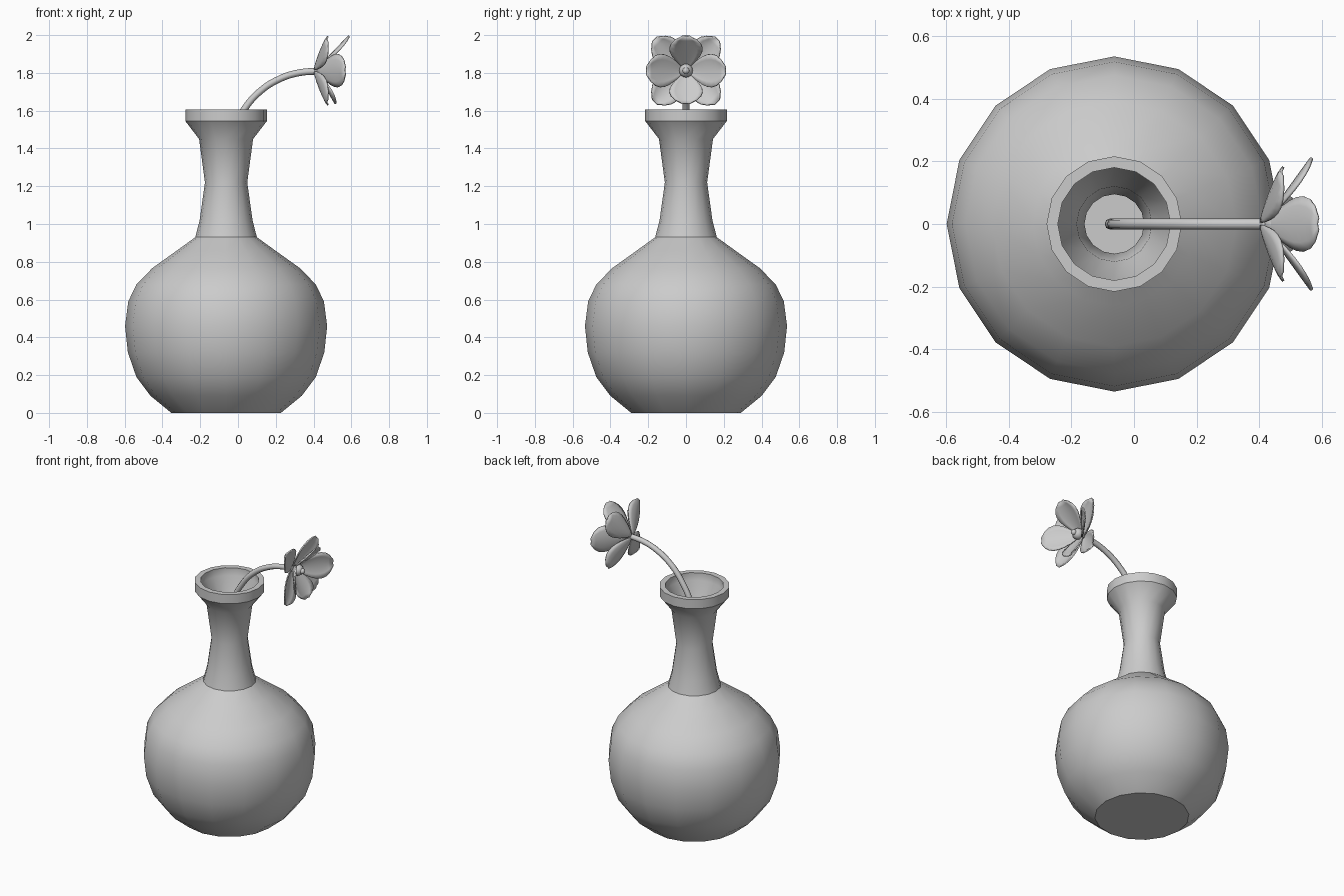
import bpy, math
from mathutils import Vector

if "Cube" in bpy.data.objects:
    bpy.data.objects.remove(bpy.data.objects["Cube"])

CX = -0.063


def make(name, verts, faces, angle=35):
    me = bpy.data.meshes.new(name)
    me.from_pydata(verts, [], faces)
    ob = bpy.data.objects.new(name, me)
    bpy.context.collection.objects.link(ob)
    bpy.ops.object.select_all(action='DESELECT')
    ob.select_set(True)
    bpy.context.view_layer.objects.active = ob
    bpy.ops.object.shade_smooth_by_angle(angle=math.radians(angle))
    return ob


def lathe(name, profile, n, cx):
    verts = [(cx + r * math.cos(2 * math.pi * k / n), r * math.sin(2 * math.pi * k / n), z)
             for r, z in profile for k in range(n)]
    faces = [(i * n + k, i * n + (k + 1) % n, (i + 1) * n + (k + 1) % n, (i + 1) * n + k)
             for i in range(len(profile) - 1) for k in range(n)]
    faces.append(tuple(reversed(range(n))))
    last = (len(profile) - 1) * n
    faces.append(tuple(range(last, last + n)))
    return make(name, verts, faces)


# Vase: outer wall up to the rim, then inner wall down to the inside floor
outer = [(0.29, 0), (0.40, 0.09), (0.475, 0.19), (0.52, 0.32), (0.535, 0.46), (0.518, 0.59),
         (0.475, 0.68), (0.39, 0.767), (0.26, 0.86), (0.163, 0.93), (0.14, 1.02),
         (0.112, 1.22), (0.143, 1.45), (0.216, 1.545), (0.216, 1.607)]
inner = [(0.18, 1.607), (0.18, 1.555), (0.12, 1.46), (0.095, 1.22), (0.118, 1.02), (0.14, 0.945),
         (0.245, 0.84), (0.37, 0.75), (0.45, 0.665), (0.493, 0.58), (0.51, 0.46),
         (0.495, 0.325), (0.452, 0.2), (0.385, 0.11), (0.28, 0.03)]
lathe("vase", outer + inner, 16, CX)

# Stem: bevelled curve leaning out of the neck
cu = bpy.data.curves.new("stem", 'CURVE')
cu.dimensions = '3D'
cu.bevel_depth = 0.018
cu.bevel_resolution = 2
cu.resolution_u = 6
cu.use_fill_caps = True
path = [(-0.075, 0.9), (-0.072, 1.2), (-0.045, 1.45), (0.035, 1.61), (0.12, 1.705),
        (0.22, 1.768), (0.32, 1.80), (0.43, 1.81)]
sp = cu.splines.new('BEZIER')
sp.bezier_points.add(len(path) - 1)
for p, (x, z) in zip(sp.bezier_points, path):
    p.co = (x, 0, z)
    p.handle_left_type = p.handle_right_type = 'AUTO'
bpy.context.collection.objects.link(bpy.data.objects.new("stem", cu))


def petal(name, deg, reach, x0, forward, width, cup, bend):
    a = math.radians(deg)
    d = Vector((0, math.cos(a), math.sin(a)))
    s = Vector((0, -math.sin(a), math.cos(a)))
    centre = Vector((0, 0, 1.812))
    rows, cols = 8, 6
    verts = []
    for i in range(rows + 1):
        t = i / rows
        w = width * (0.06 + 0.94 * math.sin(math.pi * min(t, 0.985) ** 1.35) ** 0.65)
        for j in range(cols + 1):
            v = 2 * j / cols - 1
            x = x0 + forward * t ** bend + cup * v * v * (w / width)
            verts.append(centre + d * (0.01 + (reach - 0.01) * t) + s * (v * w) + Vector((x, 0, 0)))
    m = cols + 1
    faces = [(i * m + j, i * m + j + 1, (i + 1) * m + j + 1, (i + 1) * m + j)
             for i in range(rows) for j in range(cols)]
    ob = make(name, verts, faces)
    mod = ob.modifiers.new("thickness", 'SOLIDIFY')
    mod.thickness = 0.008
    mod.offset = 0


# Outer ring of four diagonal petals
for k in range(4):
    petal(f"outer_petal_{k + 1}", 45 + 90 * k, 0.235, 0.405, 0.065, 0.078, 0.025, 1.2)

# Inner ring: side, top and bottom petals
for k, (reach, fwd) in enumerate([(0.21, 0.145), (0.182, 0.165), (0.21, 0.145), (0.175, 0.095)]):
    petal(f"inner_petal_{k + 1}", 90 * k, reach, 0.42, fwd, 0.088, 0.02, 1.0)

# Flower centre
for name, x, r in [("flower_centre", 0.45, 0.036), ("flower_tip", 0.482, 0.018)]:
    bpy.ops.mesh.primitive_uv_sphere_add(segments=12, ring_count=8, radius=r, location=(x, 0, 1.812))
    bpy.context.object.name = name
    bpy.ops.object.shade_smooth()
